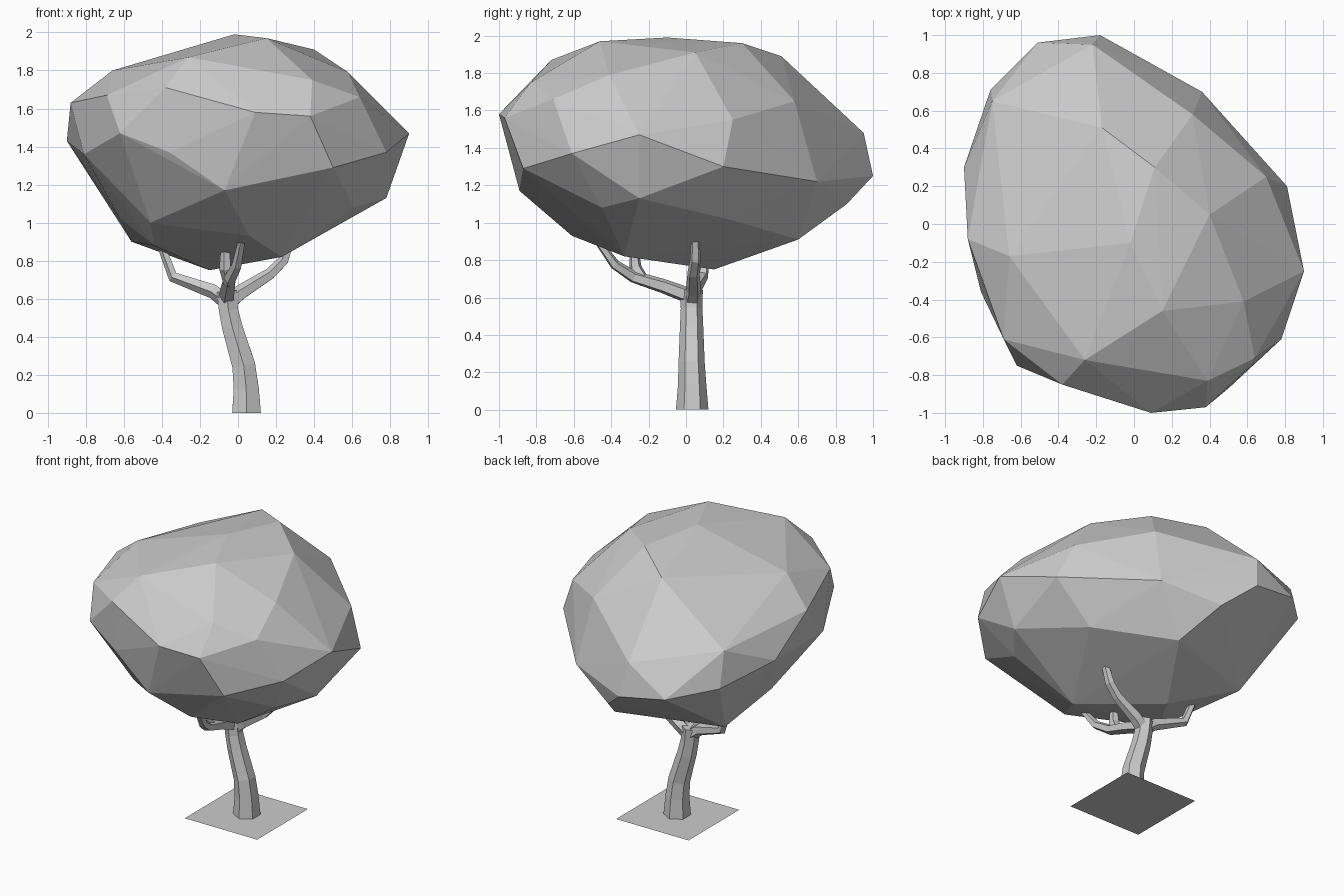
import bpy, bmesh, math
from mathutils import Vector


def finish(bm, name):
    bmesh.ops.recalc_face_normals(bm, faces=bm.faces)
    mesh = bpy.data.meshes.new(name)
    bm.to_mesh(mesh)
    bm.free()
    ob = bpy.data.objects.new(name, mesh)
    bpy.context.collection.objects.link(ob)
    return ob


def limb(name, path, radii, sides=5):
    """Tapered low-poly tube following a path."""
    bm = bmesh.new()
    pts = [Vector(p) for p in path]
    rings = []
    for i, (p, r) in enumerate(zip(pts, radii)):
        d = pts[min(i + 1, len(pts) - 1)] - pts[max(i - 1, 0)]
        if p.z == 0:
            d = Vector((0, 0, 1))  # flat foot on the ground
        q = Vector((0, 0, 1)).rotation_difference(d.normalized())
        ring = []
        for k in range(sides):
            t = math.tau * (k + 0.5) / sides
            ring.append(bm.verts.new(p + q @ Vector((r * math.cos(t), r * math.sin(t), 0))))
        rings.append(ring)
    for a, b in zip(rings, rings[1:]):
        for k in range(sides):
            n = (k + 1) % sides
            bm.faces.new((a[k], a[n], b[n], b[k]))
    bm.faces.new(rings[0][::-1])
    bm.faces.new(rings[-1])
    return finish(bm, name)


# Small square ground patch under the trunk
bm = bmesh.new()
bmesh.ops.create_grid(bm, x_segments=1, y_segments=1, size=0.28)
bmesh.ops.translate(bm, verts=bm.verts, vec=(0.04, 0.035, 0))
finish(bm, "ground_patch")

# Leaning trunk
limb("trunk",
     [(.045, .033, 0), (.043, .033, .13), (.03, .03, .25), (-.03, .03, .45), (-.05, .03, .54), (-.06, .03, .64)],
     [.087, .076, .07, .062, .058, .06], 6)

# Branches
limb("right_branch",
     [(-.06, .03, .57), (.02, .04, .635), (.17, .04, .73), (.24, .05, .8), (.29, .05, .95)],
     [.045, .042, .033, .03, .023])
limb("left_branch",
     [(-.05, .03, .58), (-.13, .04, .64), (-.34, .09, .715), (-.41, .11, .9)],
     [.045, .04, .03, .022])
limb("front_branch",
     [(-.06, .04, .6), (-.05, -.12, .66), (-.04, -.28, .71), (-.005, -.38, .775), (.02, -.47, .9)],
     [.045, .04, .034, .028, .02])
limb("front_fork",
     [(-.045, -.22, .68), (-.065, -.27, .76), (-.065, -.28, .87)],
     [.032, .034, .025])

# Faceted crown: hull around its corner points
crown_points = [
    # top
    (.15, -.46, 1.97), (-.02, -.1, 1.99), (.4, .05, 1.91), (.58, -.41, 1.79),
    (.11, .3, 1.96), (-.17, .51, 1.89), (-.66, -.17, 1.8), (-.26, -.72, 1.87), (.39, -.83, 1.75),
    # upper rim
    (.7, .25, 1.55), (.31, .58, 1.65), (-.22, .95, 1.48), (-.75, .65, 1.59), (-.88, -.08, 1.63),
    (-.69, -.61, 1.67), (-.38, -.85, 1.71), (.09, -1., 1.58), (.38, -.97, 1.56), (.64, -.71, 1.66),
    # widest rim
    (.9, -.25, 1.47), (.78, -.61, 1.37), (.81, .2, 1.3), (.36, .7, 1.22), (-.18, 1., 1.25),
    (-.51, .96, 1.3), (-.76, .71, 1.35), (-.9, .3, 1.43), (-.81, -.36, 1.36), (-.62, -.75, 1.47),
    (-.36, -.84, 1.37), (.5, -.87, 1.29),
    # underside
    (-.07, -.89, 1.17), (-.46, -.49, 1.0), (-.64, -.44, 1.2), (.78, -.25, 1.13), (.61, -.45, 1.08),
    (.55, .22, 1.02), (.23, -.33, .82), (-.15, .15, .75), (.13, .6, .91), (0, .86, 1.1),
    (-.56, .37, .9), (.06, -.61, .93), (-.44, -.28, .88), (-.62, -.06, 1.02),
]
bm = bmesh.new()
for p in crown_points:
    bm.verts.new(p)
bmesh.ops.convex_hull(bm, input=bm.verts)
loose = [v for v in bm.verts if not v.link_faces]
bmesh.ops.delete(bm, geom=loose, context='VERTS')
finish(bm, "crown")
